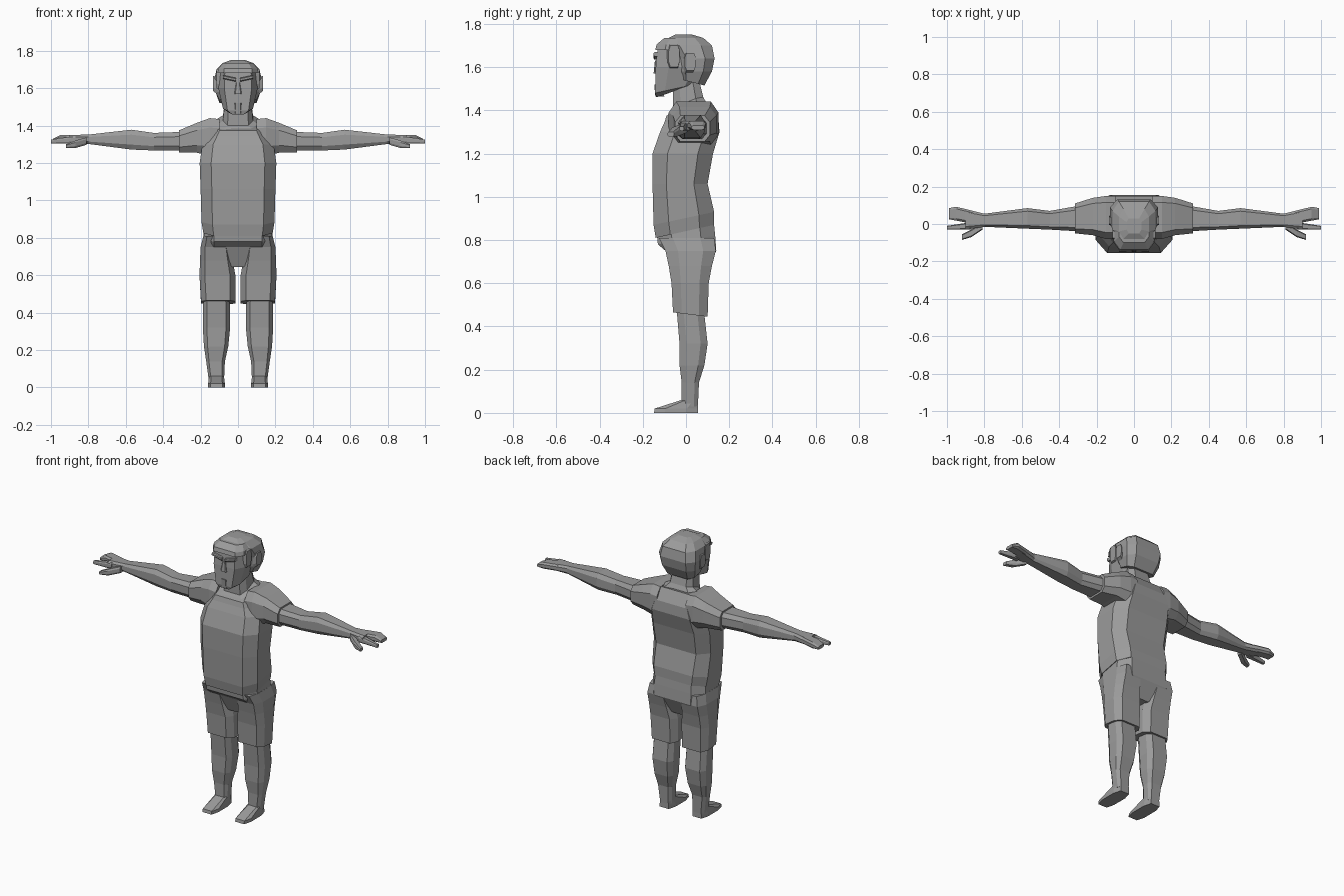
import bpy
import bmesh
from mathutils import Vector

default_cube = bpy.data.objects.get("Cube")
if default_cube:
    bpy.data.objects.remove(default_cube, do_unlink=True)

grey = bpy.data.materials.new("plain grey")
grey.use_nodes = True
shade = [0.33] * 3 + [1]
grey.diffuse_color = shade
grey.node_tree.nodes["Principled BSDF"].inputs["Base Color"].default_value = shade

# Every section is a box outline with cut corners
corners = [(1, -1), (1, 1), (-1, 1), (-1, -1)]
outline = []
for u, v in corners:
    cuts = [(u, v * 0.5), (u * 0.7, v)]
    outline += cuts if u * v > 0 else reversed(cuts)


def level(height, half, front, back, middle=0, tilt=0, lift=0):
    """Horizontal section; tilt raises its back, lift raises its sides."""
    centre, deep = (front + back) / 2, (back - front) / 2
    return [Vector((middle + u * half, centre + v * deep, height + tilt * v + lift * abs(u)))
            for u, v in outline]


def upright(reach, centre, height, deep, tall):
    """Section across an arm, given by its centre and half sizes."""
    return [Vector((reach, centre + u * deep, height + v * tall)) for u, v in outline]


def loft(name, sections, side=1):
    """Skin a closed, flat-shaded body over consecutive sections."""
    bm = bmesh.new()
    loops = [[bm.verts.new((p.x * side, p.y, p.z)) for p in section] for section in sections]
    for low, high in zip(loops, loops[1:]):
        for i, vert in enumerate(low):
            bm.faces.new((low[i - 1], vert, high[i], high[i - 1]))
    for end in (loops[0], loops[-1]):
        bm.faces.new(end)
    bmesh.ops.recalc_face_normals(bm, faces=bm.faces)
    mesh = bpy.data.meshes.new(name)
    bm.to_mesh(mesh)
    bm.free()
    mesh.materials.append(grey)
    part = bpy.data.objects.new(name, mesh)
    bpy.context.collection.objects.link(part)


def pair(name, sections):
    """Build the same part on the left and, mirrored, on the right."""
    loft("left_" + name, sections, side=1)
    loft("right_" + name, sections, side=-1)


# Shirt with a scooped neckline
loft("shirt", [
    level(height=0.84, half=0.185, front=-0.14, back=0.13, tilt=0.03),
    level(height=0.9, half=0.195, front=-0.15, back=0.13, tilt=0.03),
    level(height=1.06, half=0.2, front=-0.155, back=0.1),
    level(height=1.2, half=0.205, front=-0.155, back=0.125),
    level(height=1.3, half=0.19, front=-0.12, back=0.155),
    level(height=1.34, half=0.16, front=-0.1, back=0.15, tilt=0.01, lift=0.02),
    level(height=1.37, half=0.14, front=-0.09, back=0.11, tilt=0.03, lift=0.05),
])

# Neck, spreading into the collar
loft("neck", [
    level(height=1.36, half=0.13, front=-0.09, back=0.1, tilt=0.03, lift=0.05),
    level(height=1.41, half=0.08, front=-0.06, back=0.08, tilt=0.03, lift=0.03),
    level(height=1.54, half=0.07, front=-0.06, back=0.06),
])

# Head with a flat face and a rising jaw
loft("head", [
    level(height=1.475, half=0.045, front=-0.137, back=-0.05, tilt=0.015),
    level(height=1.5, half=0.08, front=-0.143, back=0.04, tilt=0.02),
    level(height=1.6, half=0.105, front=-0.14, back=0.1),
    level(height=1.7, half=0.1, front=-0.13, back=0.1),
])

# Hair cap and forehead band
loft("hair", [
    level(height=1.53, half=0.1, front=-0.03, back=0.085, tilt=-0.015),
    level(height=1.58, half=0.12, front=-0.04, back=0.12),
    level(height=1.64, half=0.128, front=-0.04, back=0.132),
    level(height=1.7, half=0.115, front=-0.08, back=0.12),
    level(height=1.735, half=0.08, front=-0.08, back=0.08),
    level(height=1.75, half=0.04, front=-0.05, back=0.03),
])
loft("forehead_band", [
    level(height=1.68, half=0.11, front=-0.142, back=0.04),
    level(height=1.705, half=0.105, front=-0.136, back=0.04),
    level(height=1.735, half=0.08, front=-0.1, back=0.03),
])

# Facial details
loft("nose", [
    level(height=1.57, half=0.02, front=-0.15, back=-0.13),
    level(height=1.63, half=0.01, front=-0.144, back=-0.13),
])
loft("goatee", [
    level(height=1.465, half=0.02, front=-0.142, back=-0.1),
    level(height=1.52, half=0.02, front=-0.147, back=-0.12),
])
pair("brow", [
    upright(reach=0.01, centre=-0.14, height=1.645, deep=0.01, tall=0.01),
    upright(reach=0.08, centre=-0.13, height=1.66, deep=0.02, tall=0.01),
])
pair("ear", [
    upright(reach=0.1, centre=0.01, height=1.61, deep=0.025, tall=0.05),
    upright(reach=0.134, centre=0.02, height=1.625, deep=0.025, tall=0.04),
])
pair("sideburn", [
    upright(reach=0.09, centre=-0.06, height=1.65, deep=0.03, tall=0.06),
    upright(reach=0.115, centre=-0.055, height=1.65, deep=0.025, tall=0.05),
])

# Sleeve from shoulder to upper arm
pair("sleeve", [
    upright(reach=0.1, centre=0.035, height=1.335, deep=0.115, tall=0.1),
    upright(reach=0.15, centre=0.035, height=1.34, deep=0.115, tall=0.1),
    upright(reach=0.22, centre=0.04, height=1.335, deep=0.1, tall=0.08),
    upright(reach=0.315, centre=0.03, height=1.315, deep=0.08, tall=0.06),
])

# Bare arm down to the palm
pair("arm", [
    upright(reach=0.28, centre=0.03, height=1.317, deep=0.07, tall=0.05),
    upright(reach=0.45, centre=0.02, height=1.314, deep=0.05, tall=0.047),
    upright(reach=0.57, centre=0.03, height=1.325, deep=0.055, tall=0.053),
    upright(reach=0.8, centre=0.02, height=1.327, deep=0.035, tall=0.025),
    upright(reach=0.9, centre=0.025, height=1.33, deep=0.055, tall=0.02),
])

# Joined fingers, index finger and thumb
pair("fingers", [
    upright(reach=0.86, centre=0.035, height=1.33, deep=0.035, tall=0.02),
    upright(reach=0.95, centre=0.055, height=1.33, deep=0.037, tall=0.02),
    upright(reach=0.99, centre=0.055, height=1.32, deep=0.03, tall=0.01),
])
pair("index_finger", [
    upright(reach=0.87, centre=-0.01, height=1.325, deep=0.02, tall=0.02),
    upright(reach=1, centre=-0.02, height=1.315, deep=0.01, tall=0.01),
])
pair("thumb", [
    upright(reach=0.81, centre=-0.01, height=1.317, deep=0.02, tall=0.02),
    upright(reach=0.87, centre=-0.05, height=1.3, deep=0.02, tall=0.02),
    upright(reach=0.92, centre=-0.07, height=1.29, deep=0.015, tall=0.01),
])

# Seat and legs of the shorts, with a flared hem
loft("shorts_seat", [
    level(height=0.645, half=0.045, front=-0.05, back=0.09),
    level(height=0.75, half=0.185, front=-0.095, back=0.14),
    level(height=0.8, half=0.185, front=-0.13, back=0.135, tilt=0.02),
    level(height=0.85, half=0.18, front=-0.135, back=0.13, tilt=0.02),
])
pair("shorts_leg", [
    level(height=0.455, middle=0.106, half=0.092, front=-0.06, back=0.1, tilt=-0.01),
    level(height=0.6, middle=0.11, half=0.096, front=-0.067, back=0.105),
    level(height=0.68, middle=0.116, half=0.087, front=-0.08, back=0.12),
    level(height=0.75, middle=0.12, half=0.08, front=-0.095, back=0.138),
    level(height=0.81, middle=0.12, half=0.065, front=-0.125, back=0.13),
])

# Knee, calf and ankle
pair("lower_leg", [
    level(height=0.03, middle=0.115, half=0.04, front=-0.02, back=0.055),
    level(height=0.14, middle=0.12, half=0.05, front=-0.02, back=0.06),
    level(height=0.22, middle=0.117, half=0.065, front=-0.03, back=0.085),
    level(height=0.32, middle=0.115, half=0.073, front=-0.03, back=0.1),
    level(height=0.5, middle=0.115, half=0.07, front=-0.045, back=0.08),
])

# Flat, wedge-shaped foot
pair("foot", [
    level(height=0, middle=0.115, half=0.045, front=-0.148, back=0.055),
    level(height=0.02, middle=0.115, half=0.045, front=-0.145, back=0.055),
    level(height=0.06, middle=0.115, half=0.04, front=-0.02, back=0.055),
])
